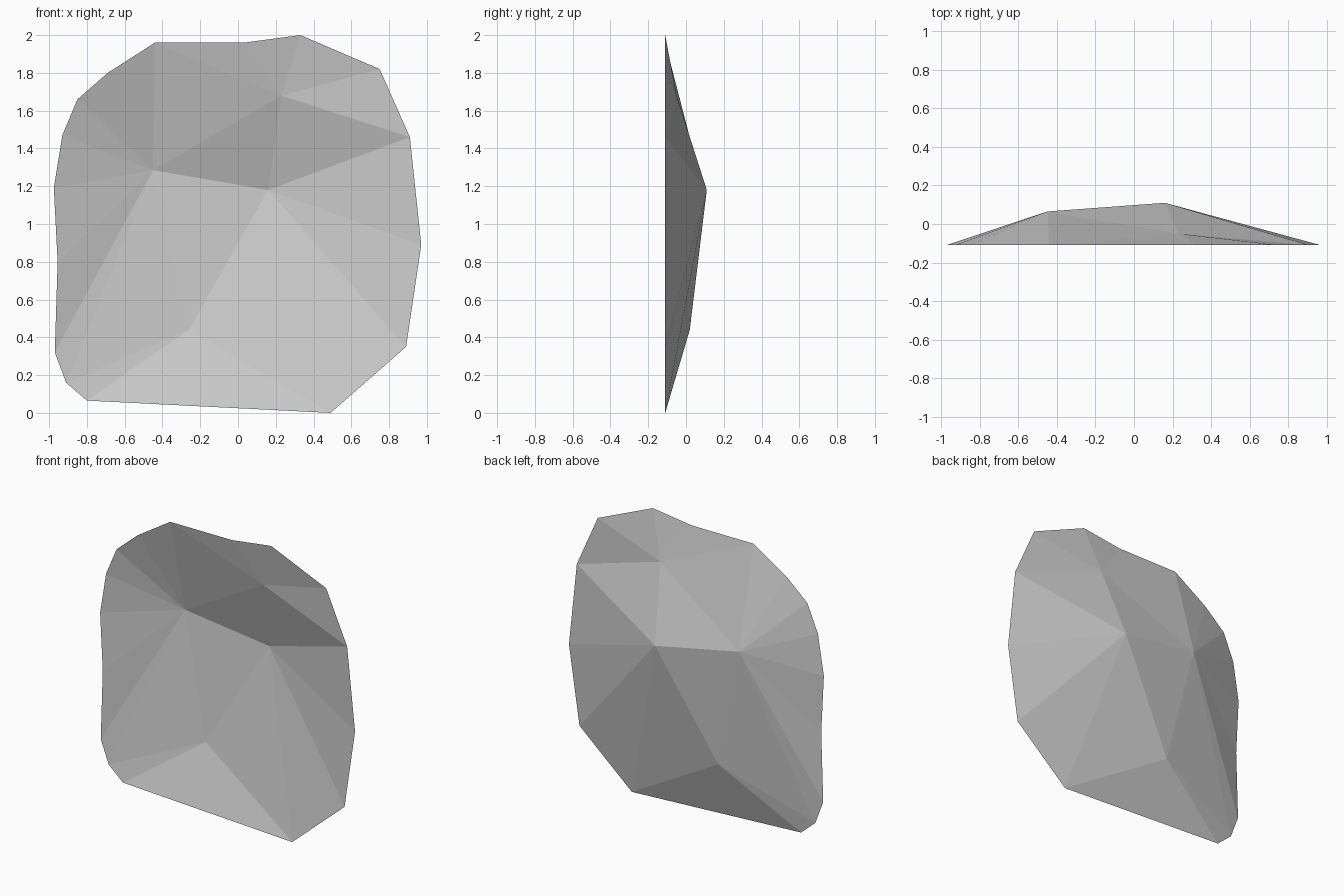
import bpy
import bmesh

cube = bpy.data.objects.get("Cube")
if cube:
    bpy.data.objects.remove(cube, do_unlink=True)

stone = bpy.data.materials.new("stone_grey")
stone.use_nodes = True
GREY = (0.6, 0.6, 0.6, 1.0)
stone.diffuse_color = GREY
stone.node_tree.nodes["Principled BSDF"].inputs["Base Color"].default_value = GREY

# Flat rim outline (x, z), clockwise from the upper left
RIM_Y = -0.11
outline = [(-0.44, 1.96), (0.03, 1.96), (0.33, 2.0), (0.75, 1.82),
           (0.91, 1.46), (0.97, 0.89), (0.89, 0.35), (0.49, 0.0),
           (-0.80, 0.065), (-0.91, 0.16), (-0.97, 0.32), (-0.955, 0.8),
           (-0.975, 1.19), (-0.93, 1.47), (-0.85, 1.66), (-0.69, 1.80)]

# Raised peaks, each with the first and last rim corner of its fan
peaks = {
    "upper": ((0.23, -0.05, 1.68), 0, 4),
    "right": ((0.16, 0.11, 1.18), 4, 7),
    "lower": ((-0.26, 0.02, 0.44), 7, 9),
    "left": ((-0.45, 0.065, 1.285), 9, 16),
}

bm = bmesh.new()
rim = [bm.verts.new((x, RIM_Y, z)) for x, z in outline]
hub = {name: bm.verts.new(spec[0]) for name, spec in peaks.items()}
order = list(peaks)

for i, name in enumerate(order):
    first, last = peaks[name][1:]
    # Fan of facets from the rim to the peak
    for k in range(first, last):
        bm.faces.new((hub[name], rim[k], rim[(k + 1) % len(rim)]))
    # Facet joining this peak to the next one
    bm.faces.new((hub[name], rim[last % len(rim)], hub[order[(i + 1) % len(order)]]))

# Middle facets between the four peaks
bm.faces.new((hub["left"], hub["upper"], hub["right"]))
bm.faces.new((hub["left"], hub["right"], hub["lower"]))

# Face the domed side outward, to the back
bm.normal_update()
if sum(f.normal.y * f.calc_area() for f in bm.faces) < 0:
    bmesh.ops.reverse_faces(bm, faces=bm.faces[:])

mesh = bpy.data.meshes.new("faceted_shell")
bm.to_mesh(mesh)
bm.free()
mesh.materials.append(stone)
shell = bpy.data.objects.new("faceted_shell", mesh)
bpy.context.collection.objects.link(shell)
